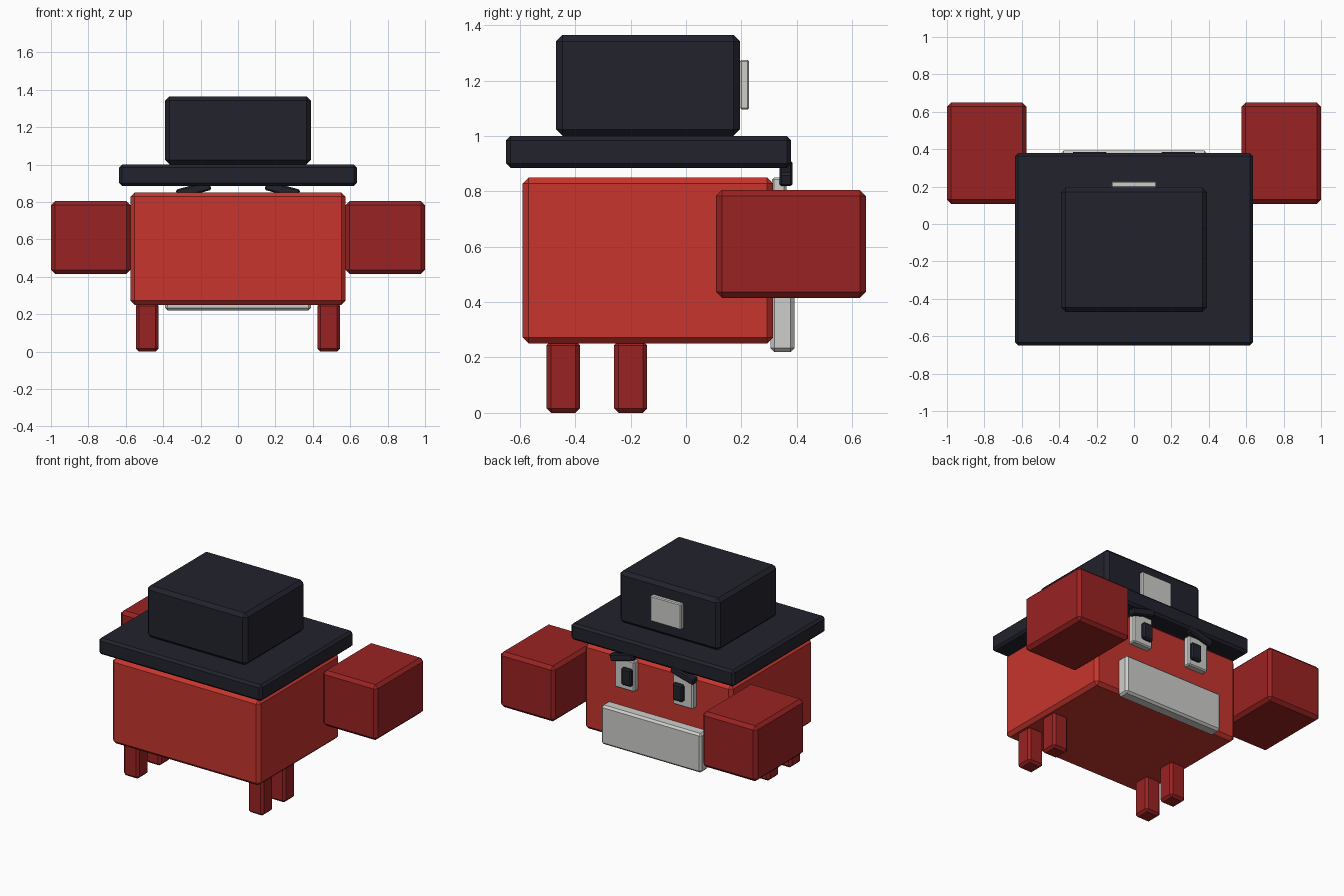
import bpy, math
from mathutils import Matrix, Vector

default = bpy.data.objects.get("Cube")
if default:
    bpy.data.objects.remove(default, do_unlink=True)


def make_material(name, *rgb):
    """Flat material from 0-255 display values, converted to linear."""
    lin = [((c / 255 + 0.055) / 1.055) ** 2.4 for c in rgb] + [1.0]
    mat = bpy.data.materials.new(name)
    mat.use_nodes = True
    mat.diffuse_color = lin
    mat.node_tree.nodes["Principled BSDF"].inputs["Base Color"].default_value = lin
    return mat


RED = make_material("shell red", 199, 53, 45)
DARK_RED = make_material("limb dark red", 154, 34, 34)
BLACK = make_material("hat black", 34, 34, 45)
WHITE = make_material("pale grey", 206, 206, 204)


def box(name, mat, xs, ys, zs, chamfer, tilt=0.0):
    """Chamfered box between the given limits, tilted about the y axis."""
    lo, hi = Vector((xs[0], ys[0], zs[0])), Vector((xs[1], ys[1], zs[1]))
    bpy.ops.mesh.primitive_cube_add(size=1, location=(lo + hi) / 2)
    obj = bpy.context.object
    obj.name = obj.data.name = name
    obj.data.transform(Matrix.Diagonal((*(hi - lo), 1)))
    obj.rotation_euler.y = math.radians(tilt)
    obj.data.materials.append(mat)
    bevel = obj.modifiers.new("chamfer", 'BEVEL')
    bevel.width = chamfer
    bevel.segments = 1
    return obj


def pair(name, mat, xs, ys, zs, chamfer, tilt=0.0):
    """The same box on the left (+x) and mirrored on the right."""
    box("left_" + name, mat, xs, ys, zs, chamfer, tilt)
    box("right_" + name, mat, (-xs[1], -xs[0]), ys, zs, chamfer, -tilt)


# Body and hat
box("body", RED, (-0.575, 0.575), (-0.59, 0.315), (0.25, 0.85), 0.022)
box("hat_brim", BLACK, (-0.635, 0.635), (-0.65, 0.38), (0.885, 1.0), 0.016)
box("hat_crown", BLACK, (-0.39, 0.39), (-0.47, 0.195), (1.0, 1.365), 0.024)
box("hat_badge", WHITE, (-0.12, 0.12), (0.195, 0.228), (1.095, 1.275), 0.006)

# Claws and legs
pair("claw", DARK_RED, (0.575, 1.0), (0.108, 0.65), (0.415, 0.805), 0.022)
for place, y in (("back", -0.443), ("front", -0.2)):
    pair(place + "_leg", DARK_RED, (0.425, 0.545), (y - 0.06, y + 0.06),
         (0.0, 0.26), 0.016)

# Face
box("mouth_plate", WHITE, (-0.39, 0.39), (0.305, 0.392), (0.22, 0.495), 0.014)
pair("eye", WHITE, (0.15, 0.305), (0.31, 0.362), (0.635, 0.85), 0.008)
pair("pupil", BLACK, (0.16, 0.24), (0.345, 0.385), (0.675, 0.795), 0.01)
pair("eyebrow", BLACK, (0.145, 0.33), (0.337, 0.385), (0.84, 0.89), 0.008, 15)
